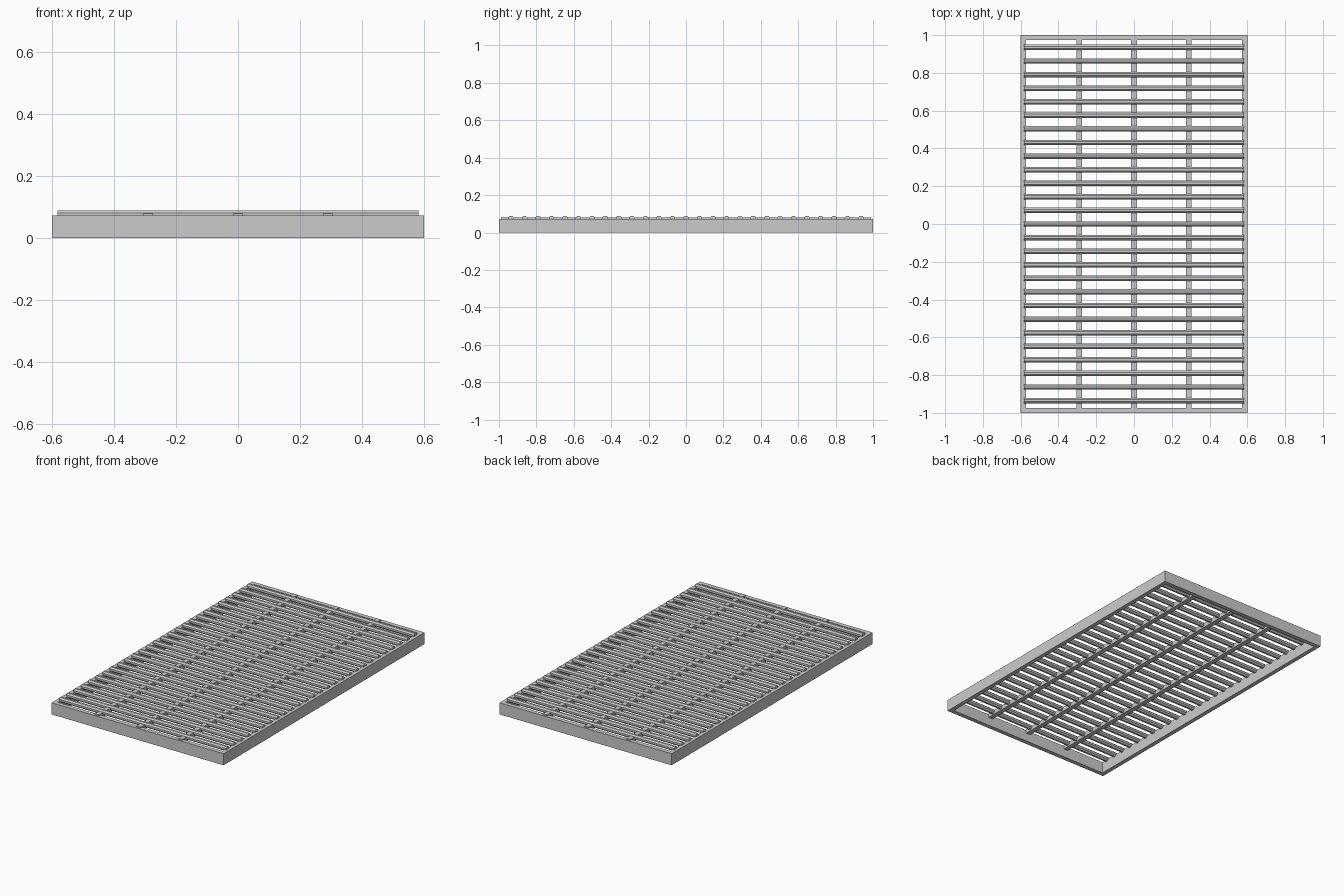
import bpy, bmesh
from math import pi
from mathutils import Matrix

if "Cube" in bpy.data.objects:
    bpy.data.objects.remove(bpy.data.objects["Cube"])


def make_object(name, bm):
    mesh = bpy.data.meshes.new(name)
    bm.to_mesh(mesh)
    bm.free()
    obj = bpy.data.objects.new(name, mesh)
    bpy.context.collection.objects.link(obj)
    return obj


def box(name, x, y, z0, z1, w, d):
    bm = bmesh.new()
    bmesh.ops.create_cube(bm, size=1, matrix=Matrix.Translation((x, y, (z0 + z1) / 2))
                          @ Matrix.Diagonal((w, d, z1 - z0, 1)))
    return make_object(name, bm)


# Open rectangular frame
W, D, H, T = 0.6, 1.0, 0.073, 0.027
bm = bmesh.new()
rings = []
for inset in (0, T):
    for z in (0, H):
        x, y = W - inset, D - inset
        rings.append([bm.verts.new((sx * x, sy * y, z))
                      for sx, sy in ((-1, -1), (1, -1), (1, 1), (-1, 1))])
for a, b in ((0, 1), (1, 3), (3, 2), (2, 0)):
    for i in range(4):
        j = (i + 1) % 4
        bm.faces.new((rings[a][i], rings[a][j], rings[b][j], rings[b][i]))
bmesh.ops.recalc_face_normals(bm, faces=bm.faces)
make_object("frame", bm)

# Three lengthwise support bars
for i in (-1, 0, 1):
    box(f"support_bar_{i + 2}", i * 0.29, 0, 0.053, 0.08, 0.03, 1.98)

# Crosswise grate rods, eight-sided
COUNT, SPAN, R = 27, 0.935, 0.0155
for i in range(COUNT):
    y = -SPAN + 2 * SPAN * i / (COUNT - 1)
    bm = bmesh.new()
    bmesh.ops.create_cone(bm, cap_ends=True, segments=8, radius1=R, radius2=R, depth=1.165,
                          matrix=Matrix.Translation((0, y, 0.075))
                          @ Matrix.Rotation(pi / 2, 4, 'Y') @ Matrix.Rotation(pi / 8, 4, 'Z'))
    make_object(f"grate_rod_{i + 1:02d}", bm)
